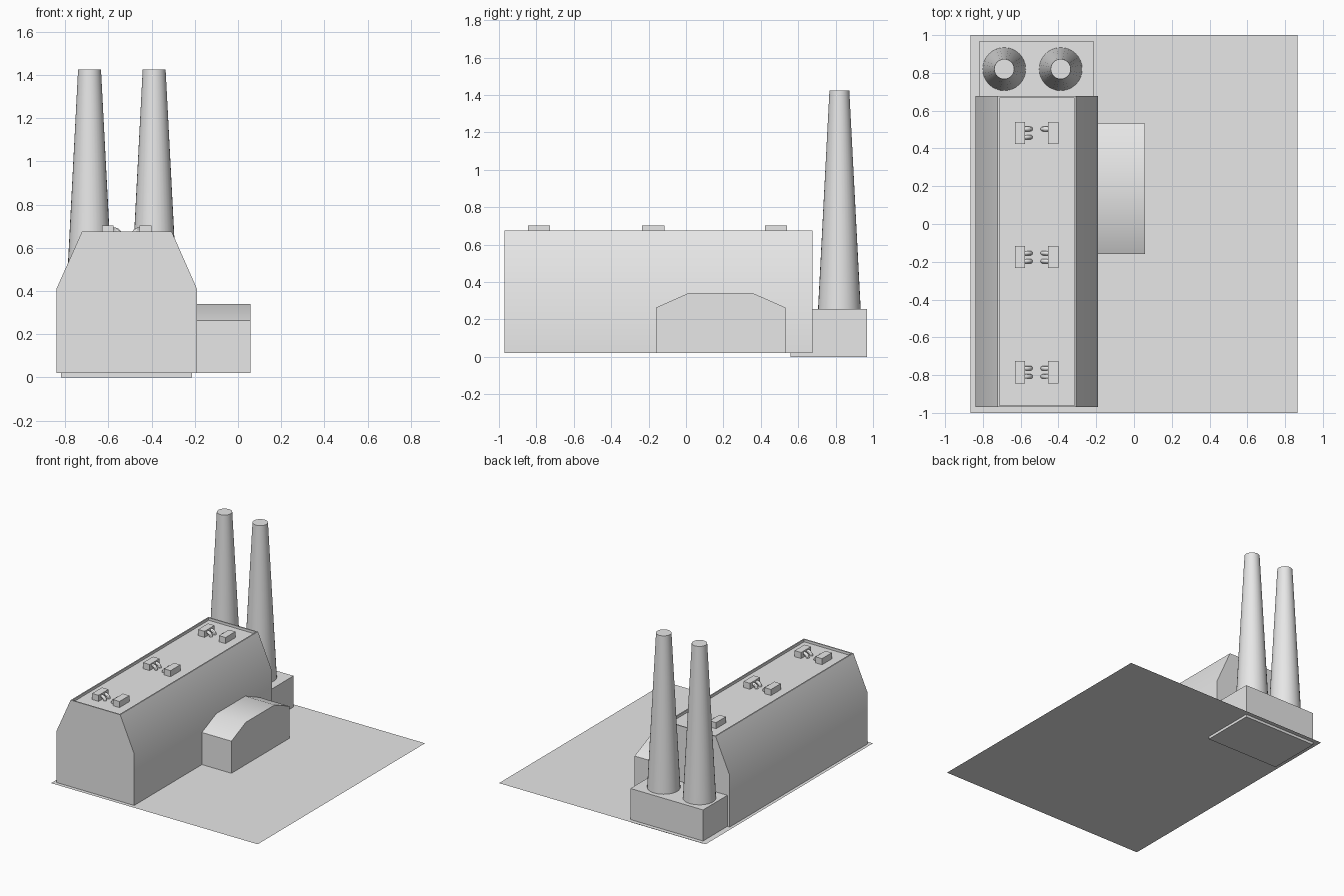
import bpy
import bmesh
from math import radians, sin, cos, pi
from mathutils import Vector, Matrix

if "Cube" in bpy.data.objects:
    bpy.data.objects.remove(bpy.data.objects["Cube"])

grey = bpy.data.materials.new("plain grey")
grey.use_nodes = True
grey.diffuse_color = (0.8, 0.8, 0.8, 1)
grey.node_tree.nodes["Principled BSDF"].inputs["Base Color"].default_value = (0.8, 0.8, 0.8, 1)

GROUND = 0.02
ROOF = 0.675
DECK = 0.656


def finish(name, bm, smooth=False):
    bmesh.ops.recalc_face_normals(bm, faces=bm.faces)
    mesh = bpy.data.meshes.new(name)
    bm.to_mesh(mesh)
    bm.free()
    mesh.materials.append(grey)
    obj = bpy.data.objects.new(name, mesh)
    bpy.context.collection.objects.link(obj)
    if smooth:
        bpy.ops.object.select_all(action="DESELECT")
        obj.select_set(True)
        bpy.context.view_layer.objects.active = obj
        bpy.ops.object.shade_smooth_by_angle(angle=radians(30))
    return obj


def box(name, low, high):
    low, high = Vector(low), Vector(high)
    bm = bmesh.new()
    bmesh.ops.create_cube(bm, size=1, matrix=Matrix.Translation((low + high) / 2)
                          @ Matrix.Diagonal((*(high - low), 1)))
    return finish(name, bm)


def extruded(profile, direction):
    bm = bmesh.new()
    face = bm.faces.new([bm.verts.new(p) for p in profile])
    moved = bmesh.ops.extrude_face_region(bm, geom=[face], use_keep_orig=True)["geom"]
    verts = [g for g in moved if isinstance(g, bmesh.types.BMVert)]
    bmesh.ops.translate(bm, verts=verts, vec=direction)
    bmesh.ops.recalc_face_normals(bm, faces=bm.faces)
    return bm


# Ground sheet
bm = bmesh.new()
bmesh.ops.create_grid(bm, x_segments=1, y_segments=1, size=1,
                      matrix=Matrix.Translation((0, 0, GROUND)) @ Matrix.Diagonal((0.865, 1, 1, 1)))
finish("ground_sheet", bm)

# Main hall with sloped shoulders and a recessed roof deck
outline = [(-0.84, GROUND), (-0.84, 0.41), (-0.722, ROOF),
           (-0.307, ROOF), (-0.19, 0.41), (-0.19, GROUND)]
bm = extruded([(x, -0.97, z) for x, z in outline], (0, 1.647, 0))
top = max(bm.faces, key=lambda f: f.calc_center_median().z)
bmesh.ops.inset_region(bm, faces=[top], thickness=0.013)
walls = bmesh.ops.extrude_face_region(bm, geom=[top])["geom"]
bmesh.ops.translate(bm, verts=[g for g in walls if isinstance(g, bmesh.types.BMVert)],
                    vec=(0, 0, DECK - ROOF))
if top.is_valid:
    bmesh.ops.delete(bm, geom=[top], context="FACES_ONLY")
finish("main_hall", bm, smooth=True)

# Side annex
outline = [(-0.16, GROUND), (-0.16, 0.263), (0.012, 0.34),
           (0.358, 0.34), (0.533, 0.263), (0.533, GROUND)]
bm = extruded([(-0.19, y, z) for y, z in outline], (0.247, 0, 0))
finish("side_annex", bm, smooth=True)

# Chimney block and the two tapered stacks
box("chimney_block", (-0.82, 0.56, 0), (-0.212, 0.967, 0.255))
for side, x in (("right", -0.687), ("left", -0.388)):
    bm = bmesh.new()
    bmesh.ops.create_cone(bm, cap_ends=True, segments=32, radius1=0.114, radius2=0.053,
                          depth=1.17, matrix=Matrix.Translation((x, 0.82, 0.84)))
    finish(side + "_chimney", bm, smooth=True)


def elbow(name, x, y, sign):
    """Pipe that leaves a roof unit sideways and bends down into the deck."""
    bm = bmesh.new()
    radius, bend, sides, steps = 0.012, 0.026, 12, 6
    rings = []
    for i in range(-1, steps + 1):
        a = max(i, 0) / steps * pi / 2
        centre = Vector((x + sign * bend * sin(a), y, DECK + bend * cos(a)))
        if i < 0:
            centre.x -= sign * 0.01
        out = Vector((sign * sin(a), 0, cos(a)))
        rings.append([bm.verts.new(centre + radius * (out * cos(t) + Vector((0, sin(t), 0))))
                      for t in (2 * pi * k / sides for k in range(sides))])
    for lower, upper in zip(rings, rings[1:]):
        for k in range(sides):
            n = (k + 1) % sides
            bm.faces.new((lower[k], lower[n], upper[n], upper[k]))
    finish(name, bm, smooth=True)


# Rooftop ventilation units in facing pairs
for row, y in (("front", -0.785), ("middle", -0.175), ("back", 0.482)):
    for side, x, sign in (("right", -0.603, 1), ("left", -0.428, -1)):
        name = f"{row}_{side}_vent"
        box(name + "_unit", (x - 0.027, y - 0.059, DECK), (x + 0.027, y + 0.059, 0.702))
        for k, offset in enumerate((0.021, -0.022)):
            if (row, side, k) != ("back", "left", 1):
                elbow(f"{name}_pipe_{k + 1}", x + sign * 0.029, y + offset, sign)
